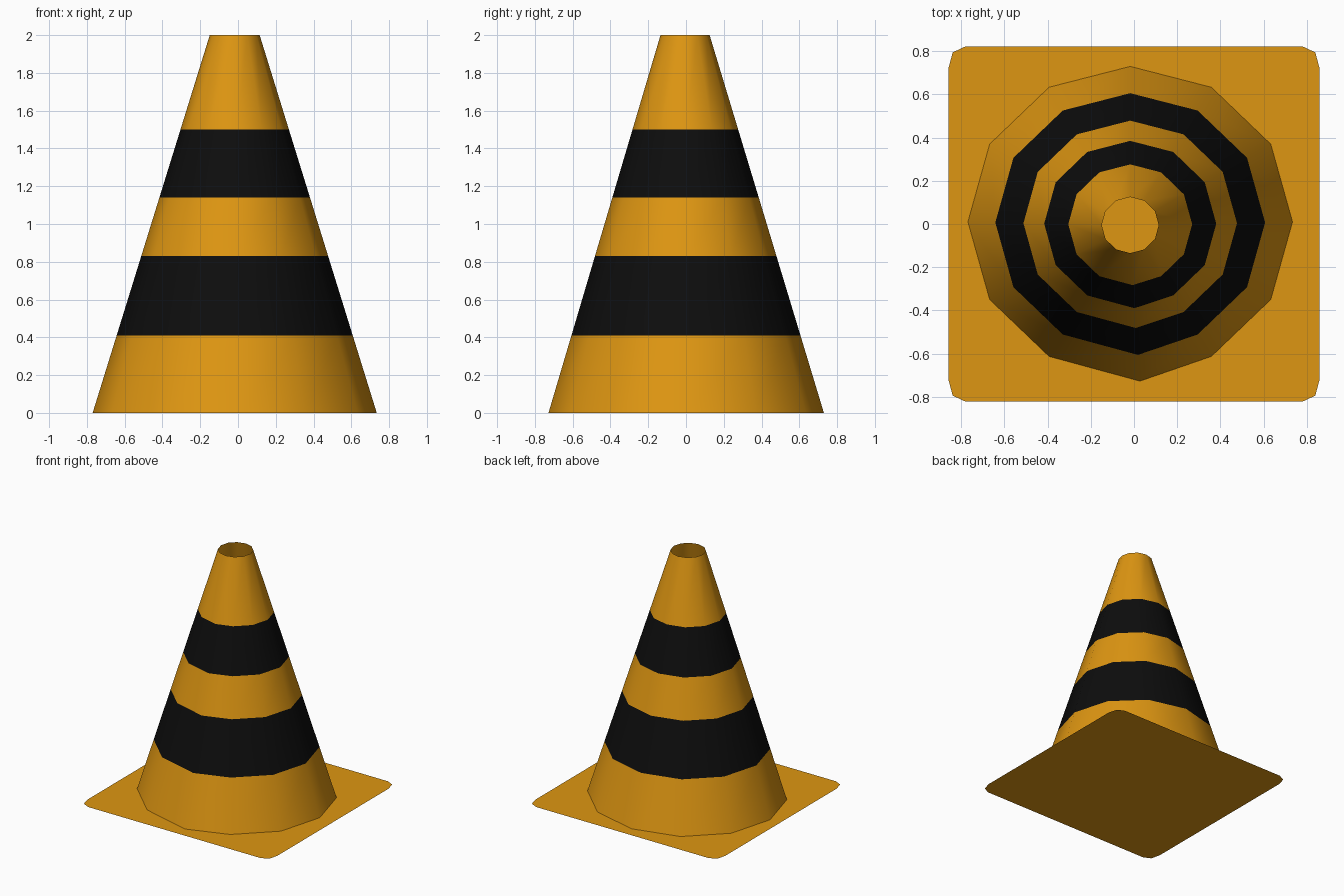
import bpy, bmesh, math

if "Cube" in bpy.data.objects:
    bpy.data.objects.remove(bpy.data.objects["Cube"])


def material(name, rgb):
    m = bpy.data.materials.new(name)
    m.diffuse_color = (*rgb, 1)
    m.use_nodes = True
    m.node_tree.nodes["Principled BSDF"].inputs["Base Color"].default_value = m.diffuse_color
    return m


orange = material("orange", (0.73, 0.305, 0.006))
black = material("black", (0.004, 0.004, 0.004))


def finish(name, bm, mats):
    mesh = bpy.data.meshes.new(name)
    bm.to_mesh(mesh)
    bm.free()
    for m in mats:
        mesh.materials.append(m)
    obj = bpy.data.objects.new(name, mesh)
    bpy.context.collection.objects.link(obj)
    return obj


# Base: a flat square sheet with rounded corners
bm = bmesh.new()
corner = [(0.86, 0.72), (0.84, 0.795), (0.78, 0.823)]
pts = []
for sx, sy in ((1, 1), (-1, 1), (-1, -1), (1, -1)):
    run = corner if sx * sy > 0 else corner[::-1]
    pts += [(sx * x, sy * y, 0) for x, y in run]
bm.faces.new([bm.verts.new(p) for p in pts])
finish("base_sheet", bm, [orange])

# Cone: open twelve-sided shell, one ring at each stripe edge
SIDES = 12
levels = [0, 0.41, 0.83, 1.14, 1.5, 2]
bm = bmesh.new()
rings = []
for z in levels:
    t = z / 2
    rx, ry = 0.752 + (0.132 - 0.752) * t, 0.72 + (0.13 - 0.72) * t
    cy = 0.01 - 0.015 * t
    ring = []
    for i in range(SIDES):
        a = math.tau * i / SIDES
        x, y = -0.0175 + rx * math.cos(a), cy + ry * math.sin(a)
        if i == 9:  # slightly pulled front corner
            x += 0.045 * (1 - t)
            y -= 0.018 * (1 - t)
        ring.append(bm.verts.new((x, y, z)))
    rings.append(ring)
for k in range(len(levels) - 1):
    for i in range(SIDES):
        j = (i + 1) % SIDES
        f = bm.faces.new((rings[k][i], rings[k][j], rings[k + 1][j], rings[k + 1][i]))
        f.smooth = True
        f.material_index = k % 2  # every second band is a black stripe
finish("striped_cone", bm, [orange, black])
